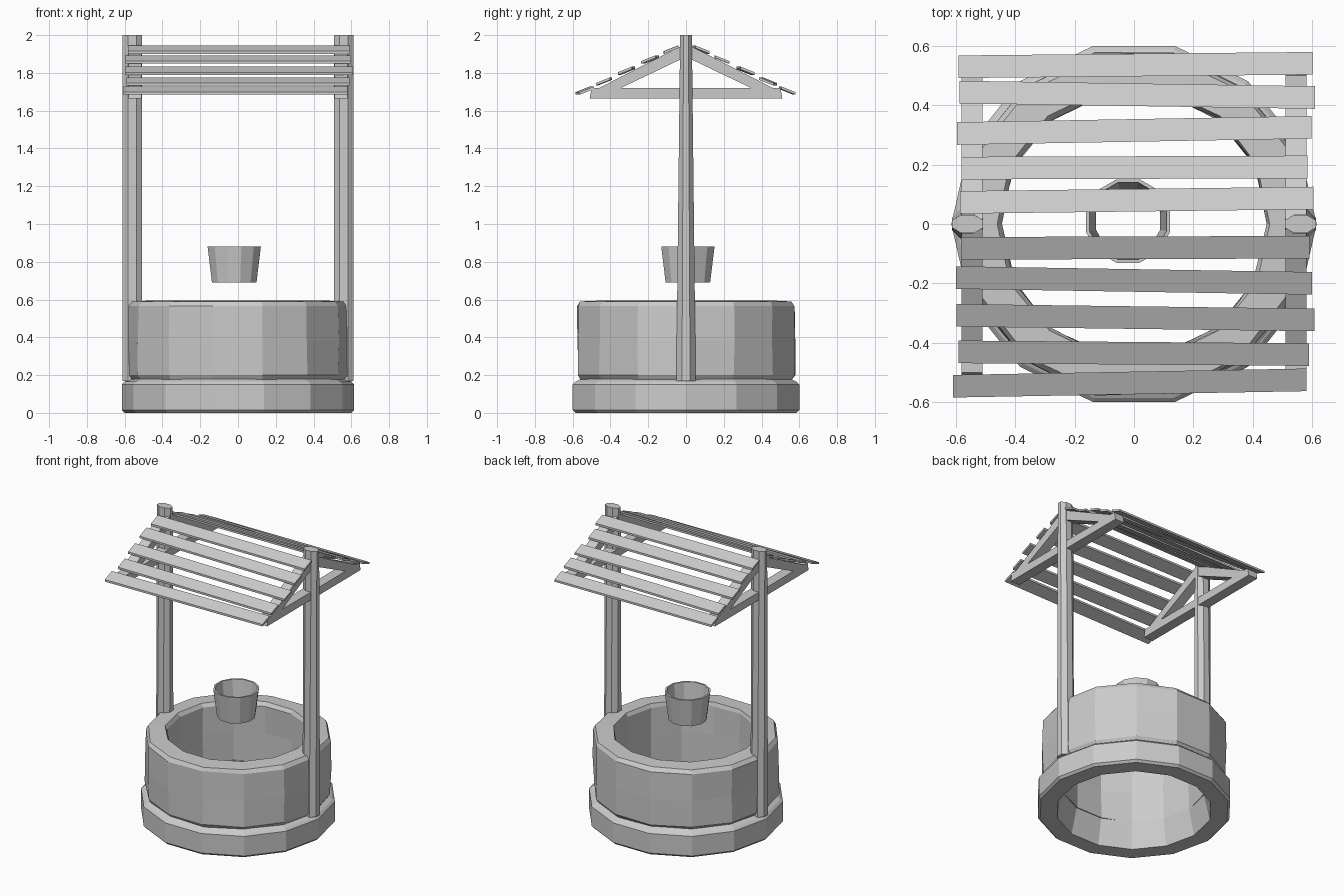
import bpy, bmesh, math, random
from mathutils import Matrix

if "Cube" in bpy.data.objects:
    bpy.data.objects.remove(bpy.data.objects["Cube"])

random.seed(4)


def finish(name, bm):
    bmesh.ops.recalc_face_normals(bm, faces=bm.faces)
    me = bpy.data.meshes.new(name)
    bm.to_mesh(me)
    bm.free()
    ob = bpy.data.objects.new(name, me)
    bpy.context.collection.objects.link(ob)
    return ob


def lathe(name, profile, sides, centre=(0, 0), jitter=0.0):
    """Closed profile of (radius, z) points turned round z, a flat side to the front."""
    bm = bmesh.new()
    rings = []
    for i in range(sides):
        a = -math.pi / 2 + (i + 0.5) * 2 * math.pi / sides
        ring = []
        for r, z in profile:
            r += random.uniform(-jitter, jitter)
            ring.append(bm.verts.new((centre[0] + r * math.cos(a),
                                      centre[1] + r * math.sin(a), z)))
        rings.append(ring)
    n = len(profile)
    for i in range(sides):
        a, b = rings[i], rings[(i + 1) % sides]
        for j in range(n):
            k = (j + 1) % n
            bm.faces.new((a[j], b[j], b[k], a[k]))
    return finish(name, bm)


def extrude_yz(name, outline, x0, x1):
    """Outline of (y, z) points made solid between x0 and x1."""
    bm = bmesh.new()
    ends = [[bm.verts.new((x, y, z)) for y, z in outline] for x in (x0, x1)]
    bm.faces.new(ends[0])
    bm.faces.new(ends[1])
    n = len(outline)
    for i in range(n):
        j = (i + 1) % n
        bm.faces.new((ends[0][i], ends[0][j], ends[1][j], ends[1][i]))
    return finish(name, bm)


# Stone footing and well wall
lathe("base_ring", [(0.60, 0), (0.615, 0.015), (0.615, 0.15), (0.60, 0.165),
                    (0.57, 0.18), (0.45, 0.18), (0.49, 0)], 14)
lathe("well_wall", [(0.57, 0.175), (0.588, 0.20), (0.588, 0.38), (0.588, 0.565),
                    (0.57, 0.59), (0.46, 0.595), (0.45, 0.57), (0.45, 0.38),
                    (0.45, 0.175)], 14, jitter=0.006)

# Bucket
lathe("bucket", [(0.122, 0.69), (0.146, 0.88), (0.134, 0.88), (0.112, 0.69)],
      12, centre=(-0.02, 0.01))

for side, label in ((-1, "left"), (1, "right")):
    # Round post standing against the wall
    bm = bmesh.new()
    bmesh.ops.create_cone(bm, cap_ends=True, segments=8, radius1=0.056, radius2=0.056,
                          depth=1.83, matrix=Matrix.Translation((side * 0.56, 0, 1.085))
                          @ Matrix.Rotation(math.pi / 8, 4, 'Z'))
    for v in bm.verts:
        if v.co.z > 1.9:
            v.co.y *= 0.6
    finish(label + "_post", bm)

    # Gable: tie beam and two rafters
    xs = (side * 0.51, side * 0.58)
    extrude_yz(label + "_tie_beam", [(-0.51, 1.665), (0.51, 1.665),
                                     (0.50, 1.72), (-0.50, 1.72)], *xs)
    for s, d in ((-1, "front"), (1, "back")):
        extrude_yz(f"{label}_{d}_rafter", [(s * 0.50, 1.70), (s * 0.46, 1.665),
                                           (0, 1.885), (0, 1.955)], *xs)

# Roof boards, slightly uneven and lying flatter than the rafters
for s, d in ((-1, "front"), (1, "back")):
    for i, y in enumerate((0.08, 0.19, 0.315, 0.435, 0.535)):
        w = 0.038
        z = 1.968 - 0.475 * y
        t = 0.4 * w
        ob = extrude_yz(f"{d}_roof_board_{i + 1}",
                        [(s * (y - w), z + t), (s * (y + w), z - t),
                         (s * (y + w), z - t - 0.014), (s * (y - w), z + t - 0.014)],
                        -0.595 + random.uniform(-0.015, 0.015),
                        0.595 + random.uniform(-0.015, 0.015))
        skew = random.uniform(-0.012, 0.012)
        for v in ob.data.vertices:
            v.co.y += skew * v.co.x / 0.6
